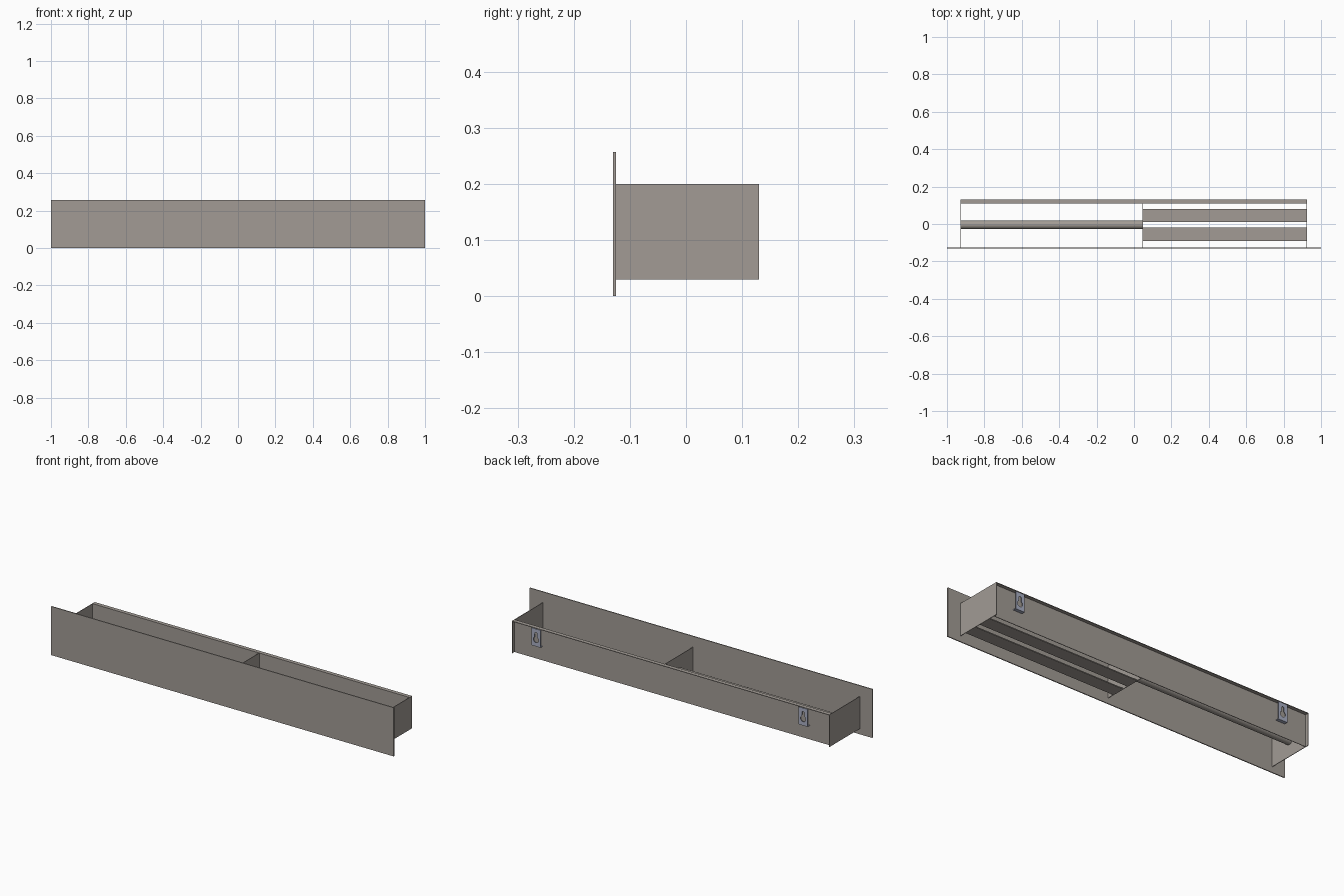
import bpy
from math import sin, cos, pi, radians

if "Cube" in bpy.data.objects:
    bpy.data.objects.remove(bpy.data.objects["Cube"])

steel = bpy.data.materials.new("bracket_steel")
steel.diffuse_color = (0.40, 0.43, 0.55, 1)
steel.use_nodes = True
steel.node_tree.nodes["Principled BSDF"].inputs["Base Color"].default_value = steel.diffuse_color
board = bpy.data.materials.new("board_grey")
board.diffuse_color = (0.36, 0.33, 0.30, 1)
board.use_nodes = True
board.node_tree.nodes["Principled BSDF"].inputs["Base Color"].default_value = board.diffuse_color


def box(name, x, y, z, mat=board):
    """Axis-aligned box from (min, max) ranges."""
    bpy.ops.mesh.primitive_cube_add(size=1, location=[sum(r) / 2 for r in (x, y, z)])
    o = bpy.context.object
    o.name = name
    o.scale = [r[1] - r[0] for r in (x, y, z)]
    bpy.ops.object.transform_apply(location=False, rotation=False, scale=True)
    o.data.materials.append(mat)
    return o


def arc(cx, cy, r, a0, a1, n=10):
    return [(cx + r * cos(radians(a0 + (a1 - a0) * i / n)),
             cy + r * sin(radians(a0 + (a1 - a0) * i / n))) for i in range(n + 1)]


def plate(name, outlines, thick, location):
    """Flat plate with holes, standing upright in the xz plane."""
    cu = bpy.data.curves.new(name, 'CURVE')
    cu.dimensions = '2D'
    cu.fill_mode = 'BOTH'
    cu.extrude = thick / 2
    for pts in outlines:
        s = cu.splines.new('POLY')
        s.points.add(len(pts) - 1)
        for p, (u, v) in zip(s.points, pts):
            p.co = (u, v, 0, 1)
        s.use_cyclic_u = True
    tmp = bpy.data.objects.new(name + "_curve", cu)
    bpy.context.collection.objects.link(tmp)
    bpy.context.view_layer.update()
    me = bpy.data.meshes.new_from_object(
        tmp.evaluated_get(bpy.context.evaluated_depsgraph_get()))
    bpy.data.objects.remove(tmp)
    o = bpy.data.objects.new(name, me)
    o.location = location
    o.rotation_euler = (pi / 2, 0, 0)
    bpy.context.collection.objects.link(o)
    me.materials.clear()
    me.materials.append(steel)
    return o


X0, X1, DIV = -0.928, 0.926, 0.047   # case ends and divider
FRONT, BACK, REAR = -0.125, 0.112, 0.13
Z0, Z1 = 0.03, 0.20
T = 0.003

# Front board, wider and taller than the case
box("front_board", (-1, 1), (-0.13, FRONT), (0, 0.257))

# Case ends, divider, inset back and its top flange
box("left_end", (X0, X0 + T), (FRONT, REAR), (Z0, Z1))
box("right_end", (X1 - T, X1), (FRONT, REAR), (Z0, Z1))
box("divider", (DIV - T / 2, DIV + T / 2), (FRONT, BACK), (Z0, Z1))
box("back_panel", (X0 + T, X1 - T), (BACK - T, BACK), (Z0, Z1))
box("top_flange", (X0 + T, X1 - T), (BACK, REAR), (Z1 - T, Z1))

# Two floor slats in the right compartment
for i, y in enumerate(((-0.09, -0.02), (0.01, 0.08))):
    box(f"floor_slat_{i + 1}", (DIV + T / 2, X1 - T), y, (Z0, Z0 + 0.005))

# Rod in the left compartment
bpy.ops.mesh.primitive_cylinder_add(vertices=32, radius=0.023, depth=DIV - X0 - T,
                                    location=((X0 + DIV) / 2, -0.004, 0.115),
                                    rotation=(0, pi / 2, 0))
rod = bpy.context.object
rod.name = "rod"
rod.data.materials.append(board)
bpy.ops.object.shade_smooth_by_angle()

# Hanging brackets with keyhole slots and a foot tab
W, H = 0.026, 0.045
rim = [(-W, -H), (W, -H), (W, H), (-W, H)]
keyhole = arc(0, 0.020, 0.007, 0, 180) + arc(0, -0.012, 0.015, 120, 420, 20)
for side, x in (("left", -0.775), ("right", 0.785)):
    plate(f"{side}_bracket", (rim, keyhole), 0.003, (x, 0.1285, 0.150))
    box(f"{side}_bracket_foot", (x - W, x + W), (BACK, REAR), (0.103, 0.106), steel)
